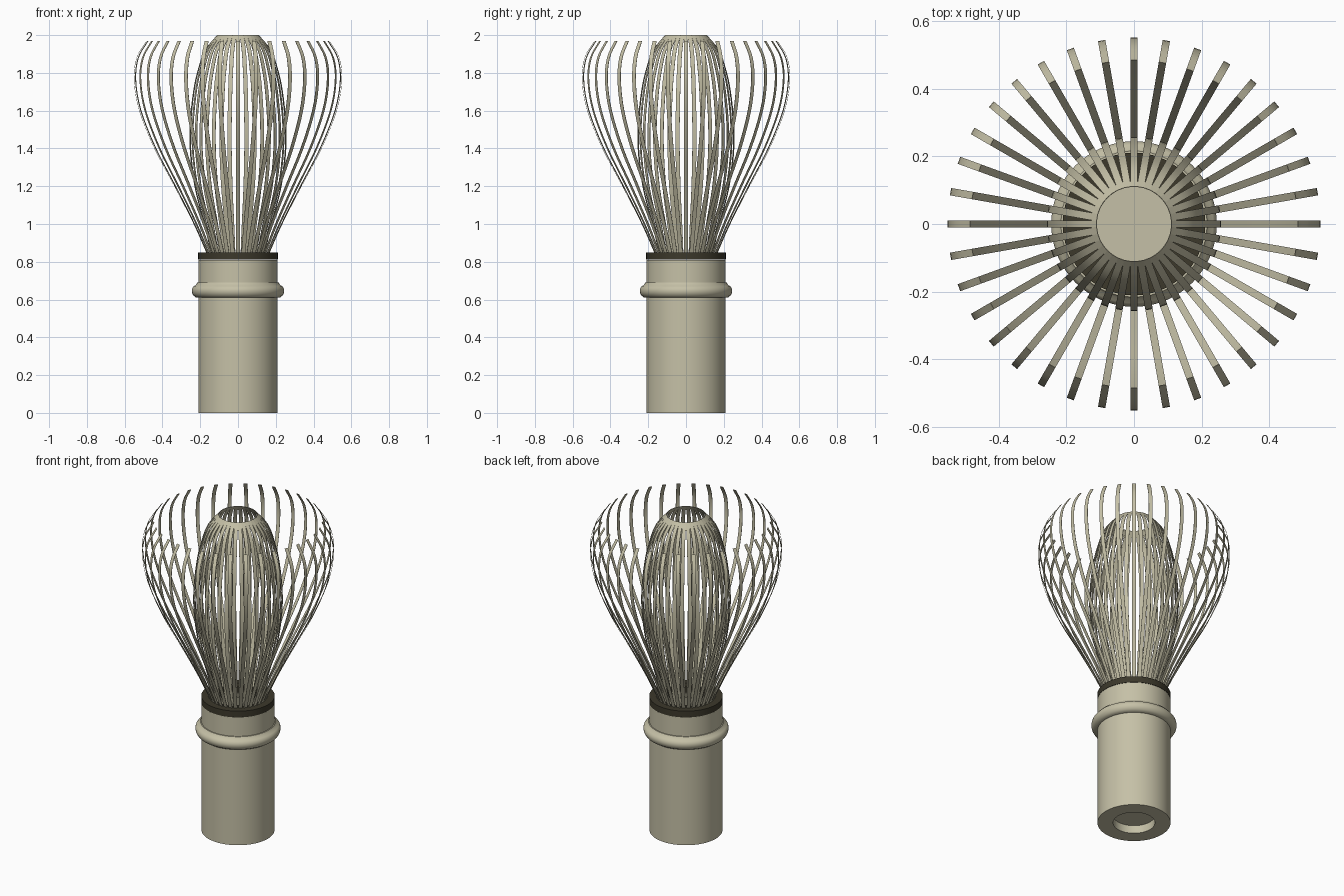
import bpy, bmesh, math
from mathutils import Vector, Matrix

cube = bpy.data.objects.get("Cube")
if cube:
    bpy.data.objects.remove(cube, do_unlink=True)


def material(name, rgb):
    m = bpy.data.materials.new(name)
    m.use_nodes = True
    m.diffuse_color = (*rgb, 1)
    m.node_tree.nodes["Principled BSDF"].inputs["Base Color"].default_value = (*rgb, 1)
    return m


bamboo = material("pale bamboo", (0.56, 0.53, 0.385))
thread = material("dark thread", (0.045, 0.04, 0.024))


def finish(name, bm, mat):
    bmesh.ops.remove_doubles(bm, verts=bm.verts, dist=1e-5)
    bmesh.ops.recalc_face_normals(bm, faces=bm.faces)
    mesh = bpy.data.meshes.new(name)
    bm.to_mesh(mesh)
    bm.free()
    ob = bpy.data.objects.new(name, mesh)
    bpy.context.collection.objects.link(ob)
    mesh.materials.append(mat)
    bpy.ops.object.select_all(action="DESELECT")
    ob.select_set(True)
    bpy.context.view_layer.objects.active = ob
    bpy.ops.object.shade_smooth_by_angle(angle=math.radians(35))
    return ob


def lathe(name, profile, mat, closed=False, steps=72):
    """Turn an (r, z) profile around the z axis."""
    bm = bmesh.new()
    vs = [bm.verts.new((r, 0, z)) for r, z in profile]
    edges = [bm.edges.new(p) for p in zip(vs, vs[1:])]
    if closed:
        edges.append(bm.edges.new((vs[-1], vs[0])))
    bmesh.ops.spin(bm, geom=vs + edges, cent=(0, 0, 0), axis=(0, 0, 1),
                   angle=math.tau, steps=steps, use_merge=False)
    return finish(name, bm, mat)


def smooth_path(pts, sub=4):
    """Catmull-Rom curve through the points."""
    p = [Vector(q) for q in pts]
    p = [2 * p[0] - p[1]] + p + [2 * p[-1] - p[-2]]
    out = []
    for a, b, c, d in zip(p, p[1:], p[2:], p[3:]):
        for i in range(sub):
            t = i / sub
            out.append(0.5 * (2 * b + (c - a) * t + (2 * a - 5 * b + 4 * c - d) * t * t
                              + (3 * b - a - 3 * c + d) * t ** 3))
    return out + [p[-2]]


def tines(name, pts, count=36, width=0.022, thick=0.002):
    """Ring of flat strips bent along an (r, z) path giving their outer face."""
    path = smooth_path(pts)
    bm = bmesh.new()
    for k in range(count):
        turn = Matrix.Rotation(math.tau * k / count, 3, "Z")
        rings = []
        for i, p in enumerate(path):
            tan = (path[min(i + 1, len(path) - 1)] - path[max(i - 1, 0)]).normalized()
            inner = p + Vector((-tan.y, tan.x)) * thick
            rings.append([bm.verts.new(turn @ Vector((q.x, s * width / 2, q.y)))
                          for q, s in ((p, -1), (p, 1), (inner, 1), (inner, -1))])
        for a, b in zip(rings, rings[1:]):
            for j in range(4):
                n = (j + 1) % 4
                bm.faces.new((a[j], a[n], b[n], b[j]))
        bm.faces.new(rings[0])
        bm.faces.new(rings[-1])
    return finish(name, bm, bamboo)


# Hollow handle with a closed node near the foot and a floor below the tines
lathe("handle", [(0, 0.05), (0.12, 0.05), (0.12, 0), (0.21, 0), (0.21, 0.81),
                 (0.125, 0.81), (0.125, 0.78), (0, 0.78)], bamboo)

# Raised node ring around the handle
lathe("handle_collar", [(0.205, 0.61), (0.222, 0.611), (0.235, 0.62), (0.243, 0.634),
                        (0.245, 0.648), (0.242, 0.66), (0.234, 0.671), (0.222, 0.678),
                        (0.216, 0.69), (0.205, 0.69)], bamboo, closed=True)

# Thread binding at the base of the tines
lathe("thread_band", [(0.125, 0.811), (0.211, 0.811), (0.211, 0.85), (0.125, 0.85)],
      thread, closed=True)

# Flared outer tines and the inner bulb
tines("outer_tines", [(0.16, 0.83), (0.235, 1.0), (0.337, 1.2), (0.443, 1.4), (0.523, 1.6),
                      (0.551, 1.76), (0.537, 1.88), (0.485, 1.97)])
tines("inner_tines", [(0.14, 0.83), (0.18, 1.0), (0.227, 1.18), (0.253, 1.36), (0.256, 1.52),
                      (0.238, 1.7), (0.212, 1.82), (0.176, 1.92), (0.111, 2.0)])
